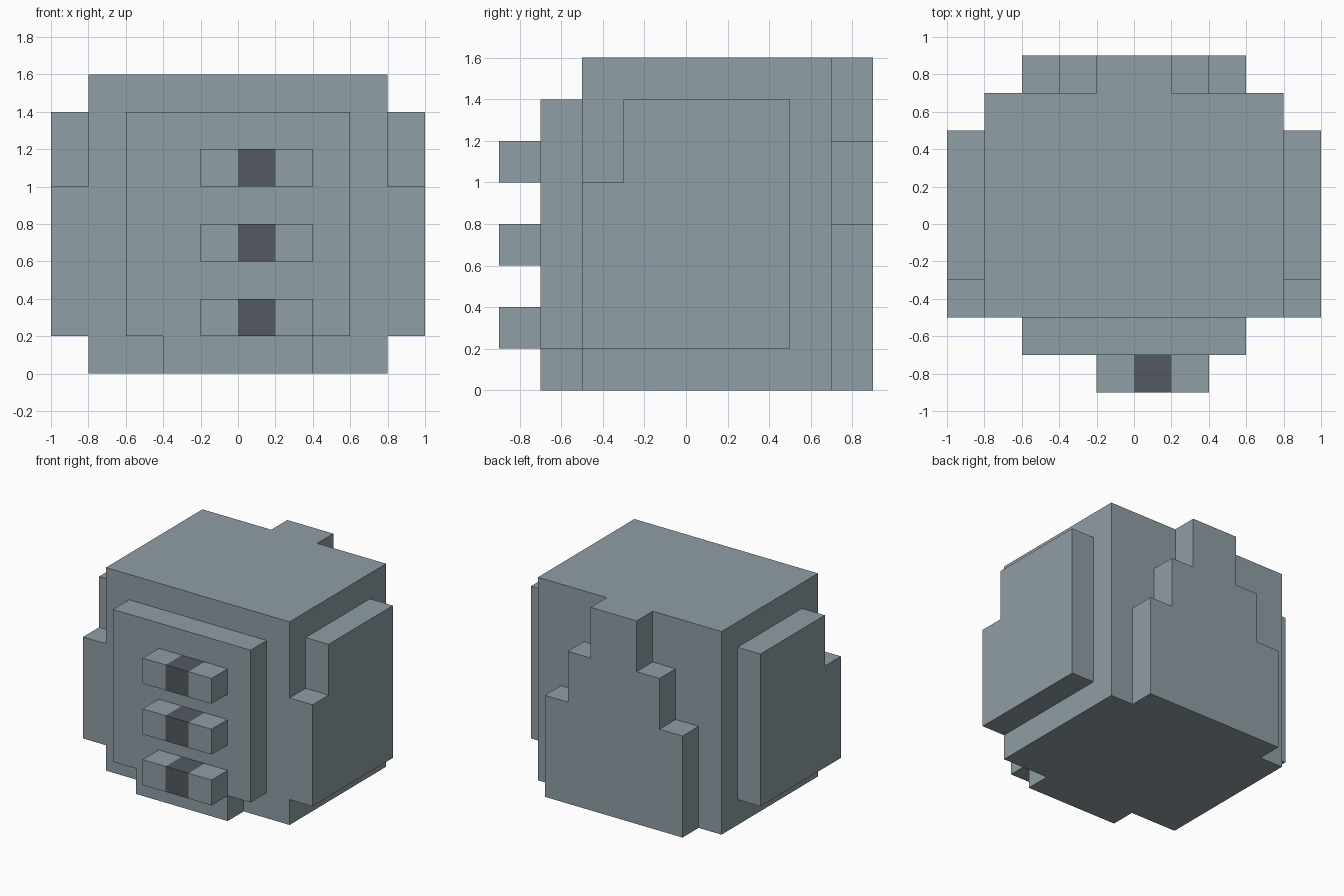
import bpy, bmesh
from mathutils import Vector

cube = bpy.data.objects.get("Cube")
if cube:
    bpy.data.objects.remove(cube, do_unlink=True)


def make_material(name, rgb):
    mat = bpy.data.materials.new(name)
    mat.use_nodes = True
    color = (*rgb, 1.0)
    mat.diffuse_color = color
    mat.node_tree.nodes["Principled BSDF"].inputs["Base Color"].default_value = color
    return mat


GREY = make_material("blue grey", (0.275, 0.342, 0.376))
DARK = make_material("dark slate", (0.087, 0.102, 0.122))


def slab(name, outline, to_point, start, end, cuts=(), dark=None):
    """Extrude a 2D outline from start to end; optional x cuts and a dark x range."""
    bm = bmesh.new()
    verts = [bm.verts.new(to_point(a, b, start)) for a, b in outline]
    face = bm.faces.new(verts)
    shift = Vector(to_point(0, 0, end)) - Vector(to_point(0, 0, start))
    out = bmesh.ops.extrude_face_region(bm, geom=[face], use_keep_orig=True)
    moved = [g for g in out["geom"] if isinstance(g, bmesh.types.BMVert)]
    bmesh.ops.translate(bm, vec=shift, verts=moved)
    for x in cuts:
        geom = bm.verts[:] + bm.edges[:] + bm.faces[:]
        bmesh.ops.bisect_plane(bm, geom=geom, plane_co=(x, 0, 0), plane_no=(1, 0, 0))
    bmesh.ops.recalc_face_normals(bm, faces=bm.faces[:])
    if dark:
        for f in bm.faces:
            f.material_index = int(dark[0] < f.calc_center_median().x < dark[1])
    mesh = bpy.data.meshes.new(name)
    bm.to_mesh(mesh)
    bm.free()
    mesh.materials.append(GREY)
    if dark:
        mesh.materials.append(DARK)
    obj = bpy.data.objects.new(name, mesh)
    bpy.context.collection.objects.link(obj)
    return obj


def along_y(x, z, y):
    return (x, y, z)


def along_x(y, z, x):
    return (x, y, z)


def rect(a0, a1, b0, b1):
    return [(a0, b0), (a1, b0), (a1, b1), (a0, b1)]


def mirrored(half):
    """Close a right-hand outline with its reflection across x = 0."""
    return half + [(-x, z) for x, z in reversed(half)]


# Main block
slab("body", rect(-0.8, 0.8, 0, 1.6), along_y, -0.5, 0.7)

# Front panel with a narrower foot
slab("front_panel",
     mirrored([(0.4, 0), (0.4, 0.2), (0.6, 0.2), (0.6, 1.4)]),
     along_y, -0.7, -0.5)

# Stepped back panel
slab("back_panel",
     mirrored([(0.6, 0), (0.6, 0.8), (0.4, 0.8), (0.4, 1.2), (0.2, 1.2), (0.2, 1.6)]),
     along_y, 0.7, 0.9)

# Side panels, notched at the upper front
side = [(-0.5, 0.2), (0.5, 0.2), (0.5, 1.4), (-0.3, 1.4), (-0.3, 1.0), (-0.5, 1.0)]
for label, s in (("left", 1), ("right", -1)):
    slab(f"{label}_side_panel", side, along_x, 0.8 * s, 1.0 * s)

# Front clasps with a dark middle section
for label, z in (("lower", 0.2), ("middle", 0.6), ("upper", 1.0)):
    slab(f"{label}_clasp", rect(-0.2, 0.4, z, z + 0.2), along_y, -0.9, -0.7,
         cuts=(0.0, 0.2), dark=(0.0, 0.2))
